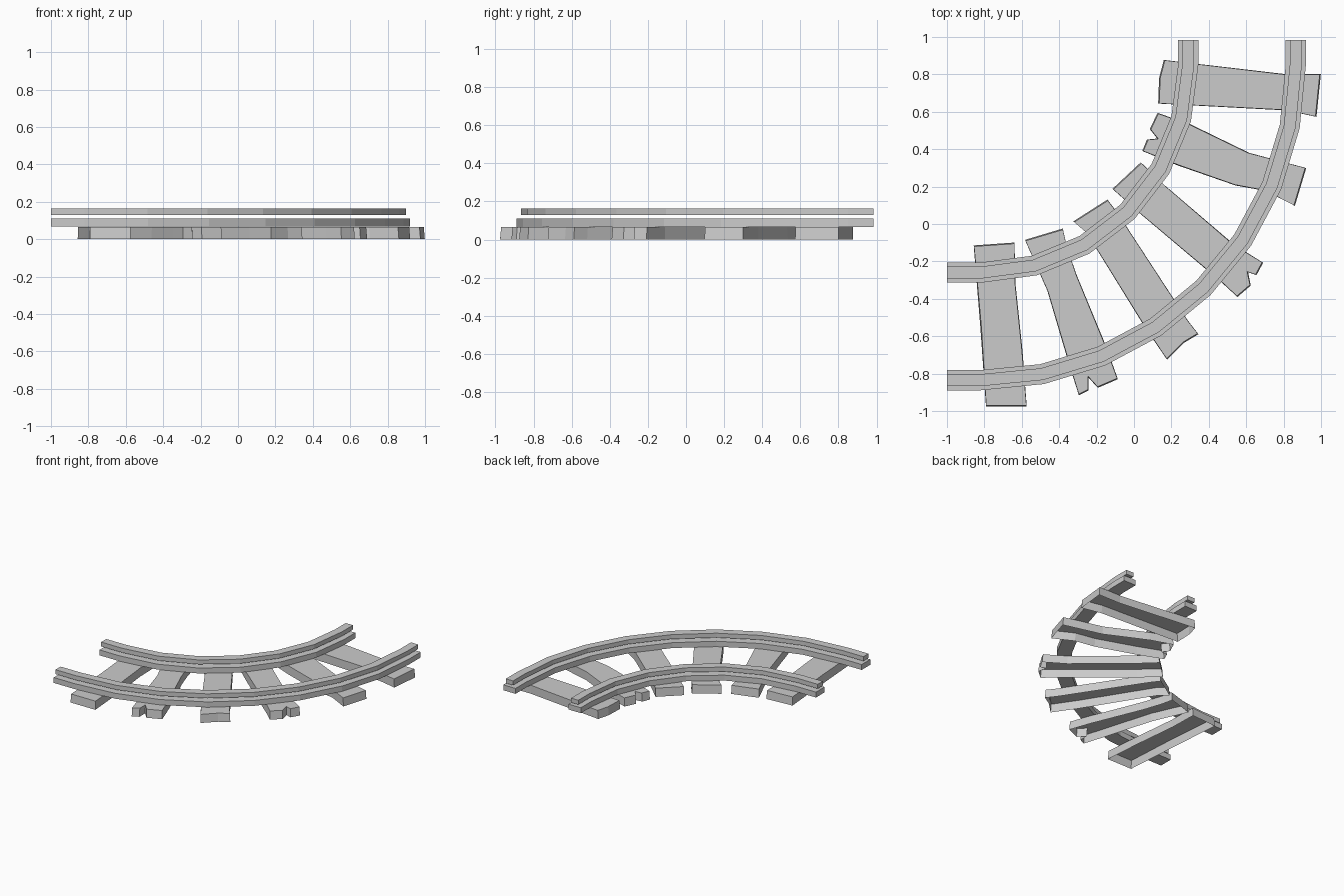
import bpy, bmesh
from math import sin, cos, pi
from mathutils import Vector

cube = bpy.data.objects.get("Cube")
if cube:
    bpy.data.objects.remove(cube)

# One plain grey for the whole track
grey = bpy.data.materials.new("track_grey")
grey.use_nodes = True
color = (0.6, 0.6, 0.6, 1)
grey.diffuse_color = color
grey.node_tree.nodes["Principled BSDF"].inputs["Base Color"].default_value = color

CENTRE = Vector((-0.82, 0.85))      # centre of the bend
X_END, Y_END = -1.0, 0.985          # where the straight rail ends stop
SLEEPER_TOP = 0.066


def finish(name, bm):
    bmesh.ops.recalc_face_normals(bm, faces=bm.faces)
    mesh = bpy.data.meshes.new(name)
    bm.to_mesh(mesh)
    bm.free()
    mesh.materials.append(grey)
    obj = bpy.data.objects.new(name, mesh)
    bpy.context.collection.objects.link(obj)
    return obj


def rail_strip(name, radius, half_width, z0, z1, segments):
    """Rectangular bar following a quarter bend with short straight ends."""
    bm = bmesh.new()

    def section(x, y, outward):
        return [bm.verts.new((x + outward[0] * w, y + outward[1] * w, z))
                for w, z in ((-half_width, z0), (half_width, z0),
                             (half_width, z1), (-half_width, z1))]

    rings = [section(X_END, CENTRE.y - radius, (0, -1))]
    for i in range(segments + 1):
        a = i / segments * pi / 2
        out = (sin(a), -cos(a))
        rings.append(section(CENTRE.x + radius * out[0], CENTRE.y + radius * out[1], out))
    rings.append(section(CENTRE.x + radius, Y_END, (1, 0)))

    for r, s in zip(rings, rings[1:]):
        for k in range(4):
            n = (k + 1) % 4
            bm.faces.new((r[k], r[n], s[n], s[k]))
    bm.faces.new(rings[0])
    bm.faces.new(rings[-1])
    finish(name, bm)


def sleeper(name, *outline):
    """Rough plank shell, open underneath, with slightly splayed sides."""
    bm = bmesh.new()
    mid = sum((Vector(p) for p in outline), Vector((0, 0))) / len(outline)
    top, foot = [], []
    for p in outline:
        p = Vector(p)
        spread = p + (p - mid).normalized() * 0.006
        top.append(bm.verts.new((p.x, p.y, SLEEPER_TOP)))
        foot.append(bm.verts.new((spread.x, spread.y, 0)))
    bm.faces.new(top)
    for i in range(len(top)):
        j = (i + 1) % len(top)
        bm.faces.new((top[i], foot[i], foot[j], top[j]))
    obj = finish(name, bm)
    # Keep the top facing up on the open shell
    if obj.data.polygons[0].normal.z < 0:
        obj.data.flip_normals()


# Rails: wide foot and a narrower floating head
for side, radius, segments in (("inner", 1.11, 6), ("outer", 1.685, 8)):
    rail_strip(side + "_rail_foot", radius, 0.054, 0.067, 0.11, segments)
    rail_strip(side + "_rail_head", radius, 0.032, 0.129, 0.164, segments)

# Sleepers, from the back end round to the side end
sleeper("sleeper_back", (.165, .875), (.8, .8), (.993, .8), (.97, .575),
        (.81, .61), (.135, .645), (.14, .78))
sleeper("sleeper_notched_inside", (.13, .59), (.3, .53), (.61, .38), (.915, .3),
        (.855, .1), (.7, .18), (.54, .21), (.24, .315), (.05, .39),
        (.075, .45), (.13, .455), (.09, .505))
sleeper("sleeper_split_corner", (.04, .325), (.17, .2), (.53, -.11), (.685, -.205),
        (.65, -.27), (.605, -.255), (.62, -.325), (.55, -.385), (.47, -.31),
        (.03, .06), (-.11, .185))
sleeper("sleeper_middle", (-.14, .125), (-.09, .06), (.285, -.515), (.34, -.585),
        (.265, -.63), (.175, -.72), (.06, -.55), (-.25, -.05), (-.32, .01))
sleeper("sleeper_notched_outside", (-.38, -.03), (-.36, -.12), (-.31, -.27),
        (-.15, -.66), (-.09, -.825), (-.195, -.87), (-.245, -.815), (-.245, -.885),
        (-.295, -.91), (-.35, -.73), (-.46, -.36), (-.58, -.09))
sleeper("sleeper_side", (-.64, -.105), (-.635, -.33), (-.6, -.67), (-.575, -.97),
        (-.79, -.97), (-.815, -.56), (-.855, -.12))
